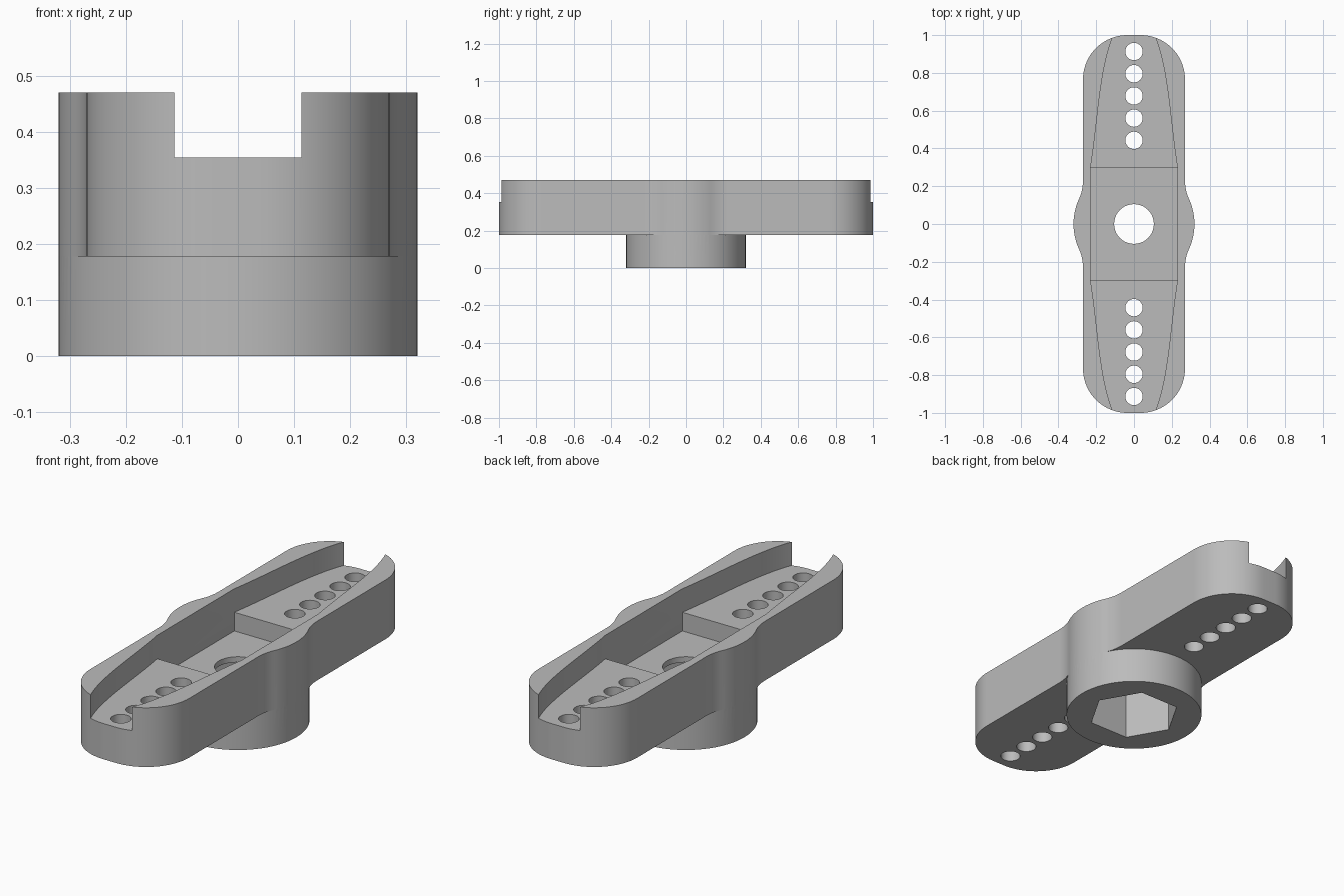
import bpy, bmesh
from math import sin, cos, pi, sqrt, atan2

cube = bpy.data.objects.get("Cube")
if cube:
    bpy.data.objects.remove(cube, do_unlink=True)

TOP, FLOOR, POCKET, SOCKET, BASE = 0.47, 0.354, 0.262, 0.235, 0.178
SIDE, HUB, FILLET, CORNER = 0.27, 0.32, 0.235, 0.235

grey = bpy.data.materials.new("plain grey")
grey.use_nodes = True
colour = (0.5, 0.5, 0.5, 1)
grey.diffuse_color = colour
grey.node_tree.nodes["Principled BSDF"].inputs["Base Color"].default_value = colour


def prism(name, outline, z0, z1):
    """Extrude a closed outline between two heights."""
    bm = bmesh.new()
    face = bm.faces.new([bm.verts.new((x, y, z0)) for x, y in outline])
    top = bmesh.ops.extrude_face_region(bm, geom=[face])["geom"]
    for v in top:
        if isinstance(v, bmesh.types.BMVert):
            v.co.z = z1
    bmesh.ops.recalc_face_normals(bm, faces=bm.faces)
    mesh = bpy.data.meshes.new(name)
    bm.to_mesh(mesh)
    bm.free()
    obj = bpy.data.objects.new(name, mesh)
    bpy.context.collection.objects.link(obj)
    mesh.materials.append(grey)
    return obj


def arc(cx, cy, r, a0, a1, n):
    return [(cx + r * cos(a0 + (a1 - a0) * i / n),
             cy + r * sin(a0 + (a1 - a0) * i / n)) for i in range(n + 1)]


def circle(r, n, cy=0):
    return arc(0, cy, r, 0, 2 * pi, n)[:-1]


def four_way(quarter):
    """Mirror a quarter outline, running from +x towards +y, in x and y."""
    half = quarter + [(-x, y) for x, y in reversed(quarter)]
    points = half + [(-x, -y) for x, y in half]
    return [p for i, p in enumerate(points)
            if abs(p[0] - points[i - 1][0]) + abs(p[1] - points[i - 1][1]) > 1e-6]


def combine(target, tool, operation):
    mod = target.modifiers.new(tool.name, "BOOLEAN")
    mod.operation, mod.solver, mod.object = operation, "EXACT", tool
    bpy.context.view_layer.objects.active = target
    bpy.ops.object.modifier_apply(modifier=mod.name)
    bpy.data.objects.remove(tool, do_unlink=True)


# Arm outline: hub bulge, blending fillet, straight side and rounded end
fx = SIDE + FILLET
fy = sqrt((HUB + FILLET) ** 2 - fx ** 2)
tangent = atan2(fy, fx)
quarter = (arc(0, 0, HUB, 0, tangent, 10)
           + arc(fx, fy, FILLET, pi + tangent, pi, 8)
           + arc(SIDE - CORNER, 1 - CORNER, CORNER, 0, pi / 2, 20))
body = prism("lever_arm", four_way(quarter), BASE, TOP)

# Round hub below the arm
combine(body, prism("hub", circle(HUB, 96), 0, BASE), "UNION")

# Tapered open-ended channel along the top
p0, p1, p2, p3 = (0.23, 0.3), (0.19, 0.54), (0.185, 0.82), (0.108, 1.0)
taper = []
for i in range(17):
    t = i / 16
    w = ((1 - t) ** 3, 3 * t * (1 - t) ** 2, 3 * t * t * (1 - t), t ** 3)
    taper.append(tuple(sum(k * p[a] for k, p in zip(w, (p0, p1, p2, p3)))
                       for a in (0, 1)))
taper.append((0.1, 1.05))
combine(body, prism("channel", four_way(taper), FLOOR, 0.6), "DIFFERENCE")

# Deep central pocket, hexagonal socket and shaft hole
combine(body, prism("pocket", four_way([(0.23, 0.3)]), POCKET, 0.6), "DIFFERENCE")
combine(body, prism("socket", circle(0.215, 6), -0.1, SOCKET), "DIFFERENCE")
combine(body, prism("shaft_hole", circle(0.105, 48), -0.1, 0.6), "DIFFERENCE")

# Row of linkage holes in each arm
for side in (-1, 1):
    for i in range(5):
        hole = circle(0.046, 32, side * (0.443 + 0.1175 * i))
        combine(body, prism("linkage_hole", hole, 0.1, 0.6), "DIFFERENCE")

# Smooth curved walls, keep edges sharp
bpy.ops.object.select_all(action="DESELECT")
body.select_set(True)
bpy.context.view_layer.objects.active = body
bpy.ops.object.shade_smooth_by_angle(angle=pi / 6)
